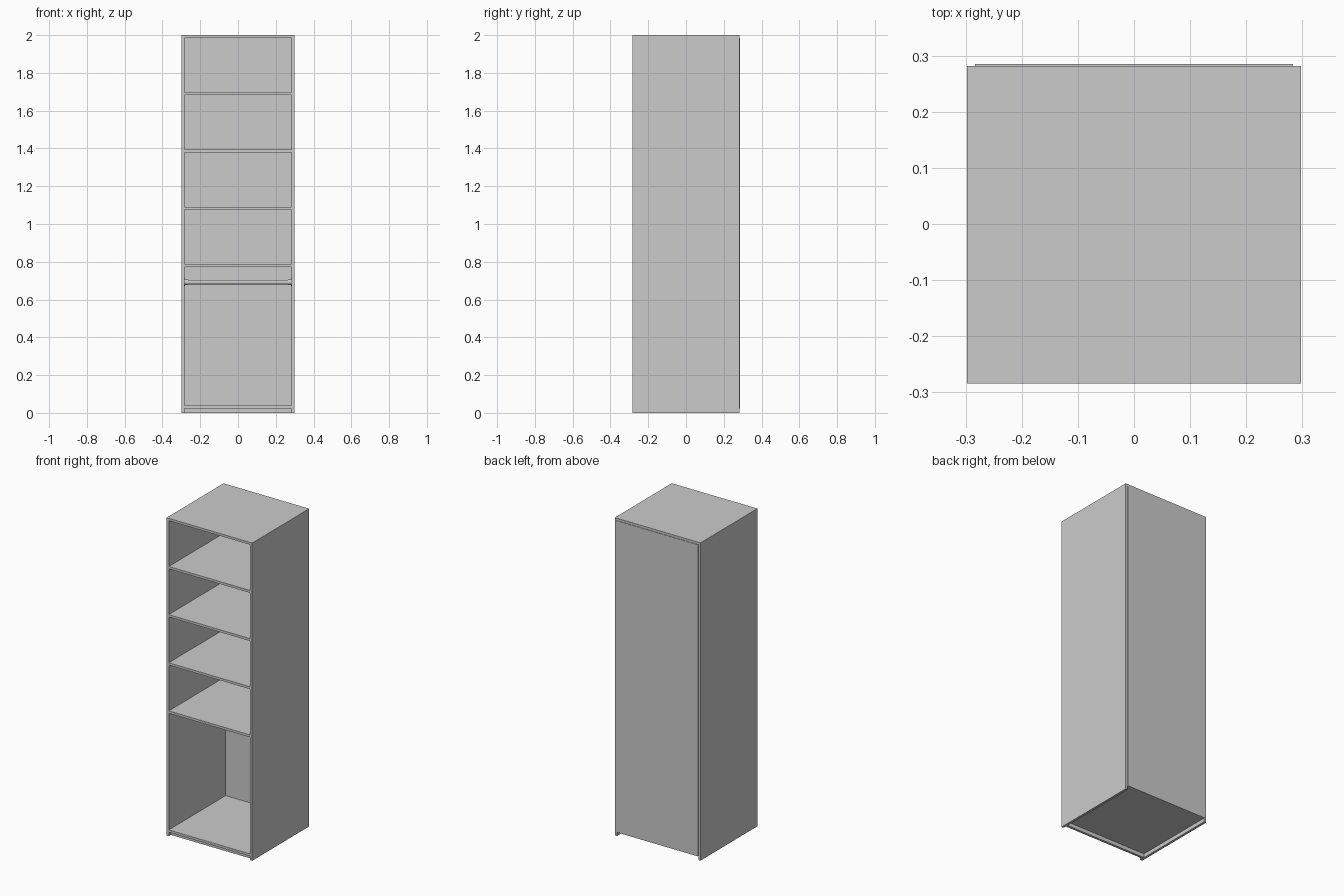
import bpy
import math

if "Cube" in bpy.data.objects:
    bpy.data.objects.remove(bpy.data.objects["Cube"])

W, H, T = 0.298, 2.0, 0.015      # half width, height, board thickness
F, B = -0.284, 0.282             # front and back of the carcass
IN = W - T                       # inner half width


def box(name, x0, x1, y0, y1, z0, z1):
    bpy.ops.mesh.primitive_cube_add(
        size=1, location=((x0 + x1) / 2, (y0 + y1) / 2, (z0 + z1) / 2))
    ob = bpy.context.object
    ob.name = name
    ob.scale = (x1 - x0, y1 - y0, z1 - z0)
    bpy.ops.object.transform_apply(location=False, rotation=False, scale=True)
    return ob


def rod(name, x0, x1, radius, z):
    bpy.ops.mesh.primitive_cylinder_add(
        vertices=32, radius=radius, depth=x1 - x0,
        location=((x0 + x1) / 2, 0, z), rotation=(0, math.pi / 2, 0))
    ob = bpy.context.object
    ob.name = name
    bpy.ops.object.shade_smooth_by_angle()
    return ob


# Carcass: sides, top resting on them, thin back panel
box("side_left", -W, -IN, F, B, 0, H - T)
box("side_right", IN, W, F, B, 0, H - T)
box("top_panel", -W, W, F, B, H - T, H)
box("back_panel", -IN, IN, B - 0.001, B + 0.003, 0.024, H - T)

# Bottom board with a low recessed plinth
box("bottom_board", -IN, IN, F, B - 0.001, 0.024, 0.039)
box("plinth", -IN, IN, F + 0.02, F + 0.035, 0, 0.024)

# Evenly spaced shelves
for i in range(4):
    top = 0.788 + i * 0.303
    box(f"shelf_{i + 1}", -IN, IN, F, B - 0.001, top - T, top)

# Hanging rail with a flange and socket at each end
RZ = 0.692
rod("hanging_rail", -IN + 0.003, IN - 0.003, 0.0125, RZ)
for s, side in ((-1, "left"), (1, "right")):
    for part, length, radius in (("flange", 0.003, 0.02), ("socket", 0.018, 0.015)):
        a, b = sorted((s * IN, s * (IN - length)))
        rod(f"rail_{part}_{side}", a, b, radius, RZ)
